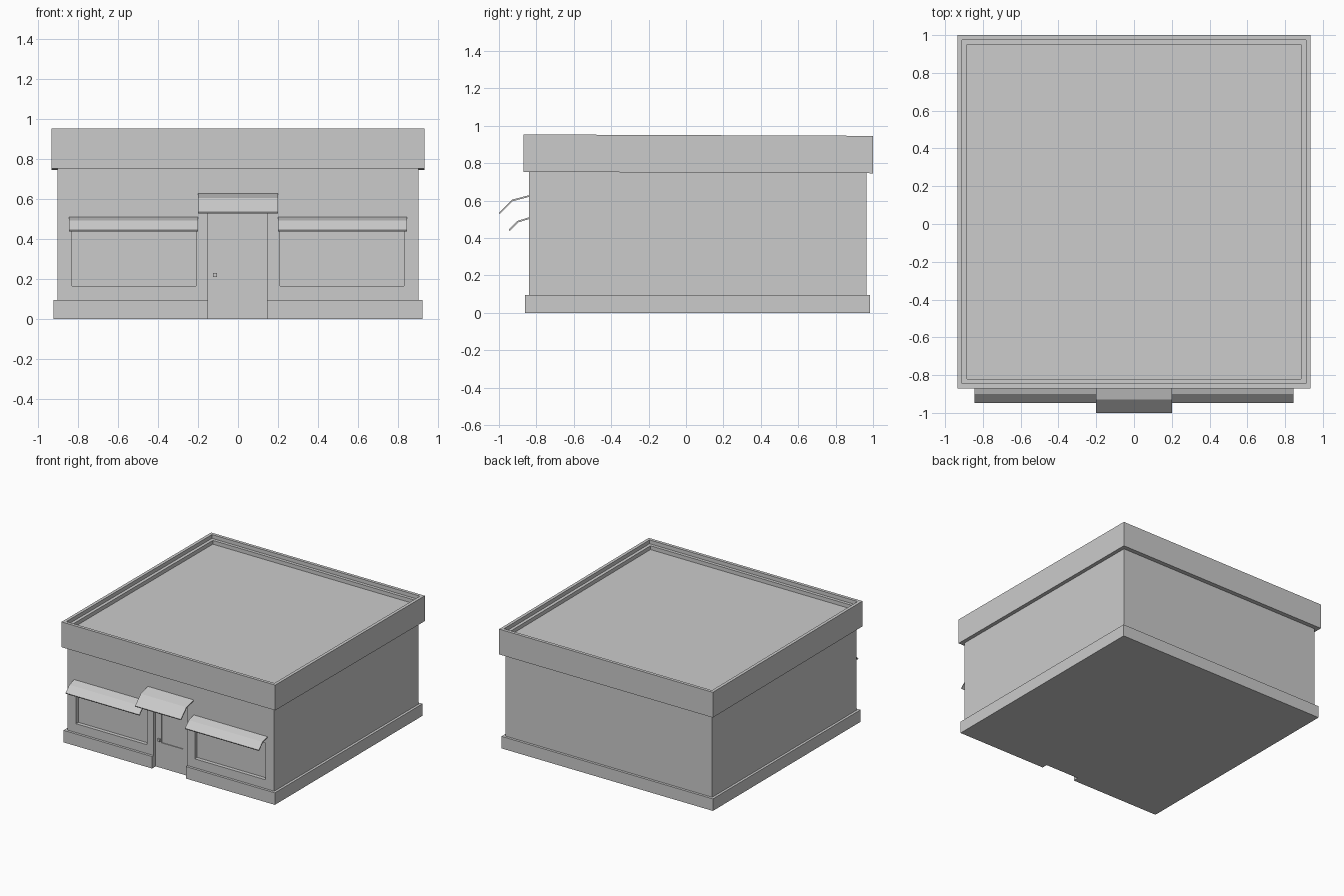
import bpy, bmesh

if "Cube" in bpy.data.objects:
    bpy.data.objects.remove(bpy.data.objects["Cube"])

def make(name, bm):
    bmesh.ops.recalc_face_normals(bm, faces=bm.faces[:])
    me = bpy.data.meshes.new(name)
    bm.to_mesh(me)
    bm.free()
    ob = bpy.data.objects.new(name, me)
    bpy.context.collection.objects.link(ob)
    return ob

def box(name, x0, x1, y0, y1, z0, z1):
    bm = bmesh.new()
    bmesh.ops.create_cube(bm, size=1)
    for v in bm.verts:
        v.co.x = x1 if v.co.x > 0 else x0
        v.co.y = y1 if v.co.y > 0 else y0
        v.co.z = z1 if v.co.z > 0 else z0
    return make(name, bm)

def cut(target, cutter):
    m = target.modifiers.new("cut", 'BOOLEAN')
    m.object = cutter
    m.operation = 'DIFFERENCE'
    m.solver = 'EXACT'
    cutter.hide_render = True
    cutter.hide_viewport = True

def stepped_shell(name, rings, yc, slope):
    """Loft square rings given as (half size, z), capped at both ends."""
    bm = bmesh.new()
    loops = []
    for h, z in rings:
        loops.append([bm.verts.new((sx * h, yc + sy * h, z - slope * sy * h))
                      for sx, sy in ((-1, -1), (1, -1), (1, 1), (-1, 1))])
    for a, b in zip(loops, loops[1:]):
        for i in range(4):
            j = (i + 1) % 4
            bm.faces.new((a[i], a[j], b[j], b[i]))
    bm.faces.new(loops[0])
    bm.faces.new(loops[-1])
    return make(name, bm)

def awning(name, x0, x1, profile, t=0.008):
    """Bent sheet: (y, z) profile with thickness, extruded along x."""
    outline = profile + [(y + t * 0.5, z - t) for y, z in reversed(profile)]
    bm = bmesh.new()
    a = [bm.verts.new((x0, y, z)) for y, z in outline]
    b = [bm.verts.new((x1, y, z)) for y, z in outline]
    n = len(outline)
    for i in range(n):
        j = (i + 1) % n
        bm.faces.new((a[i], a[j], b[j], b[i]))
    bm.faces.new(a)
    bm.faces.new(b)
    return make(name, bm)

# Main body and plinth
walls = box("walls", -0.905, 0.905, -0.84, 0.965, 0, 0.80)
plinth = box("plinth", -0.925, 0.925, -0.86, 0.985, 0, 0.095)

# Doorway recess through wall and plinth
door_cut = box("door_cutter", -0.15, 0.145, -0.95, -0.815, -0.05, 0.55)
cut(walls, door_cut)
cut(plinth, door_cut)

# Glazed panel in the door, and handle
cut(walls, box("door_panel_cutter", -0.10, 0.095, -0.90, -0.809, 0.20, 0.51))
box("door_handle", -0.125, -0.105, -0.828, -0.812, 0.21, 0.23)

# Shop windows with awnings on both sides
for side, s in (("left", -1), ("right", 1)):
    x0, x1 = sorted((s * 0.21, s * 0.83))
    cut(walls, box(side + "_window_cutter", x0, x1, -0.95, -0.81, 0.165, 0.455))
    a0, a1 = sorted((s * 0.20, s * 0.845))
    awning(side + "_awning", a0, a1,
           [(-0.835, 0.512), (-0.90, 0.492), (-0.948, 0.445)])

# Door awning
awning("door_awning", -0.20, 0.20,
       [(-0.835, 0.63), (-0.93, 0.605), (-1.0, 0.535)])

# Parapet with stepped inner rim and sunken roof, falling slightly to the back
stepped_shell("parapet_roof",
              [(0.935, 0.75), (0.935, 0.95), (0.91, 0.95), (0.91, 0.92),
               (0.885, 0.92), (0.885, 0.89)], 0.065, 0.004)
